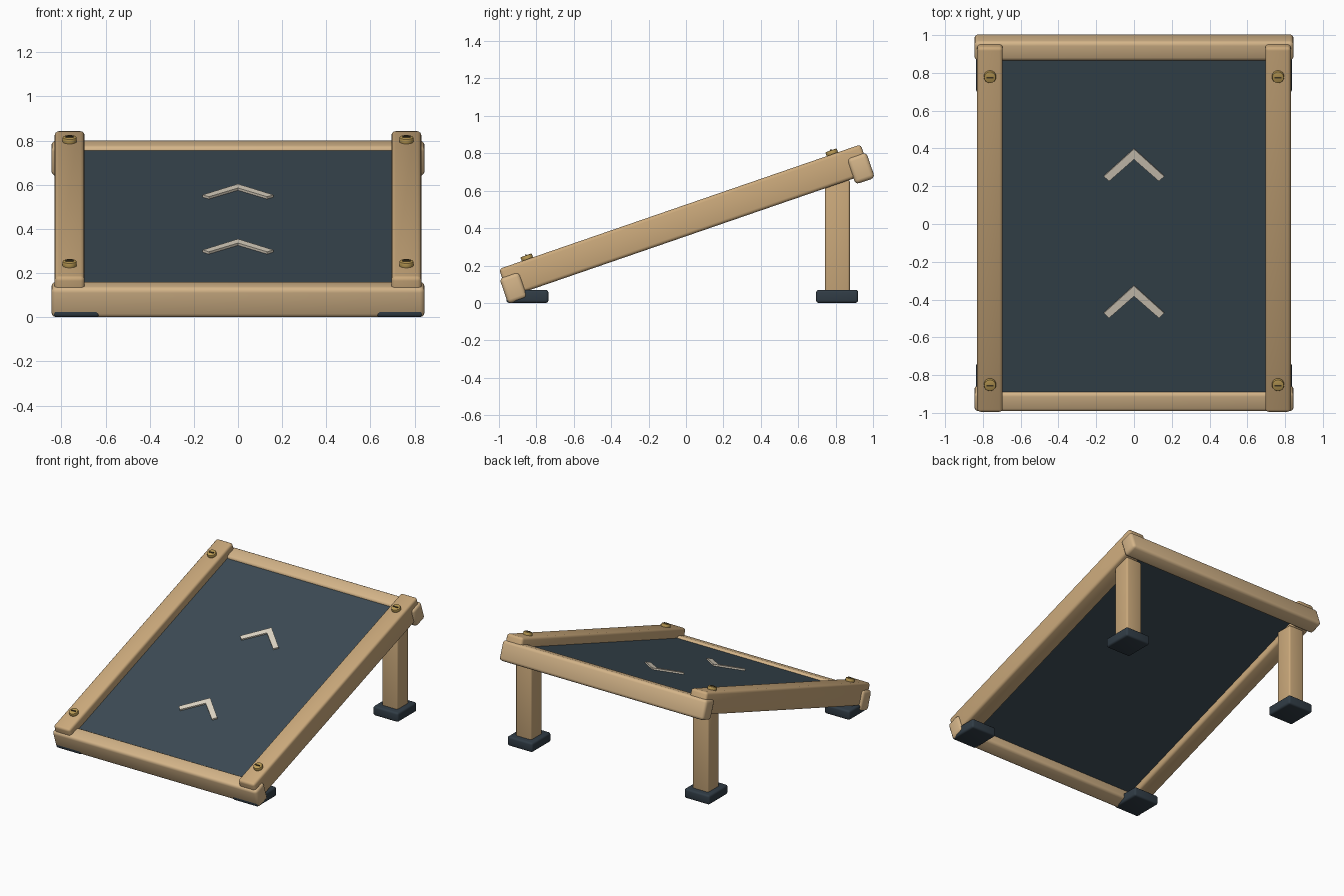
import bpy, bmesh, math
from mathutils import Matrix, Vector

if "Cube" in bpy.data.objects:
    bpy.data.objects.remove(bpy.data.objects["Cube"])

# Tilted frame of the ramp deck: local y runs up the slope, local z is its normal
TILT = math.radians(19.0)
DECK = Matrix.Translation((0, 0.0065, 0.40)) @ Matrix.Rotation(TILT, 4, 'X')
FLAT = Matrix.Identity(4)


def material(name, rgb):
    m = bpy.data.materials.new(name)
    m.diffuse_color = (*rgb, 1)
    m.use_nodes = True
    m.node_tree.nodes["Principled BSDF"].inputs["Base Color"].default_value = m.diffuse_color
    return m


WOOD = material("wood", (0.60, 0.40, 0.20))
LIGHT = material("light_wood", (0.66, 0.46, 0.25))
SLATE = material("slate", (0.045, 0.07, 0.09))
RUBBER = material("rubber", (0.03, 0.045, 0.06))
BRASS = material("brass", (0.50, 0.33, 0.09))
DARK = material("slot_dark", (0.06, 0.045, 0.02))
CREAM = material("cream", (0.75, 0.68, 0.56))


def finish(name, bm, mat, frame, loc, bevel=0, segments=3):
    if bevel:
        bmesh.ops.bevel(bm, geom=[e for e in bm.edges if e.calc_face_angle(0) > 0.7],
                        offset=bevel, segments=segments, profile=0.5, affect='EDGES')
    bmesh.ops.recalc_face_normals(bm, faces=bm.faces)
    me = bpy.data.meshes.new(name)
    bm.to_mesh(me)
    bm.free()
    ob = bpy.data.objects.new(name, me)
    bpy.context.collection.objects.link(ob)
    me.materials.append(mat)
    ob.matrix_world = frame @ Matrix.Translation(loc)
    bpy.ops.object.select_all(action='DESELECT')
    ob.select_set(True)
    bpy.context.view_layer.objects.active = ob
    bpy.ops.object.shade_smooth_by_angle(angle=math.radians(35))
    return ob


def box(name, size, loc, mat, frame=FLAT, bevel=0.0, segments=3):
    bm = bmesh.new()
    bmesh.ops.create_cube(bm, size=1)
    bmesh.ops.scale(bm, vec=size, verts=bm.verts)
    return finish(name, bm, mat, frame, loc, bevel, segments)


def disc(name, radius, depth, loc, mat, frame):
    bm = bmesh.new()
    bmesh.ops.create_cone(bm, cap_ends=True, segments=32, radius1=radius,
                          radius2=radius, depth=depth)
    return finish(name, bm, mat, frame, loc, 0.005, 2)


def chevron(name, loc):
    half = [(0.16, -0.153), (0.132, -0.18), (0, -0.058)]
    outline = [(0, 0)] + half + [(-x, y) for x, y in half[1::-1]]
    bm = bmesh.new()
    face = bm.faces.new([bm.verts.new((x, y, 0)) for x, y in outline])
    top = bmesh.ops.extrude_face_region(bm, geom=[face])
    bmesh.ops.translate(bm, vec=(0, 0, 0.016),
                        verts=[v for v in top["geom"] if isinstance(v, bmesh.types.BMVert)])
    return finish(name, bm, CREAM, DECK, loc)


# Deck panel and its two arrow marks
box("deck_panel", (1.42, 1.90, 0.05), (0, 0, 0.03), SLATE, DECK)
chevron("upper_chevron", (0, 0.435, 0.05))
chevron("lower_chevron", (0, -0.331, 0.05))

# Cross bars at both ends of the slope
for end, v in (("front", -0.982), ("back", 0.982)):
    box(end + "_cross_bar", (1.69, 0.11, 0.145), (0, v, 0), LIGHT, DECK, 0.022)

for side, s in (("left", -1), ("right", 1)):
    # Side rail
    box(side + "_rail", (0.135, 2.045, 0.16), (s * 0.7625, 0, 0.041), WOOD, DECK, 0.018)
    # Screws with slots
    for end, v in (("front", -0.862), ("back", 0.862)):
        disc(f"{side}_{end}_screw", 0.032, 0.03, (s * 0.7625, v, 0.128), BRASS, DECK)
        box(f"{side}_{end}_screw_slot", (0.036, 0.008, 0.008),
            (s * 0.7625, v, 0.144), DARK, DECK)
    # Back leg and rubber feet
    box(side + "_back_leg", (0.13, 0.132, 0.61), (s * 0.732, 0.81, 0.355), WOOD, FLAT, 0.012)
    for end, y in (("front", -0.848), ("back", 0.808)):
        box(f"{side}_{end}_foot", (0.208, 0.225, 0.07), (s * 0.732, y, 0.035),
            RUBBER, FLAT, 0.014)
